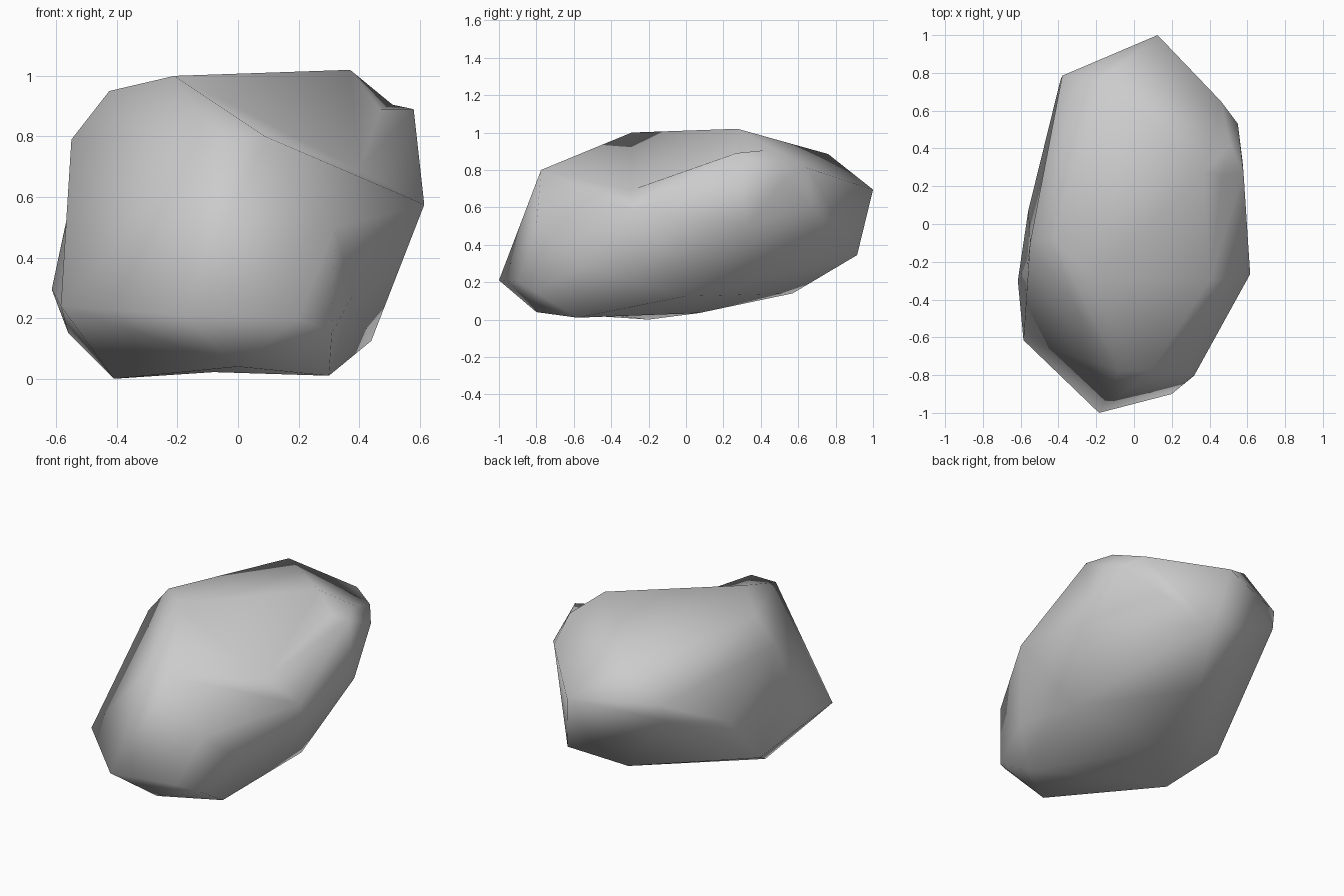
import bpy
import bmesh
from mathutils import Vector
from mathutils.geometry import intersect_point_line

# Remove the default object only
default_cube = bpy.data.objects.get("Cube")
if default_cube is not None:
    bpy.data.objects.remove(default_cube, do_unlink=True)


def make_material(name, colour):
    """Create one plain flat-colour material."""
    material = bpy.data.materials.new(name)
    material.use_nodes = True
    material.diffuse_color = colour
    shader = material.node_tree.nodes["Principled BSDF"]
    shader.inputs["Base Color"].default_value = colour
    shader.inputs["Roughness"].default_value = 1
    return material


def edge_distance(edge, point):
    """Distance from a point to an edge, clamped to its ends."""
    start, end = (vert.co for vert in edge.verts)
    factor = intersect_point_line(point, start, end)[1]
    return (start.lerp(end, min(max(factor, 0), 1)) - point).length


def press_dent(mesh_builder, point):
    """Split the edge nearest to the point and push it in to the point."""
    edge = min(mesh_builder.edges, key=lambda item: edge_distance(item, point))
    faces = list(edge.link_faces)
    opposite = [next(v for v in face.verts if v not in edge.verts) for face in faces]
    middle = bmesh.utils.edge_split(edge, edge.verts[0], .5)[1]
    for face, corner in zip(faces, opposite):
        bmesh.utils.face_split(face, middle, corner)
    middle.co = point


def sink_corner(mesh_builder, start, end):
    """Pull one raised corner of the skin down into a hollow."""
    corner = min(mesh_builder.verts, key=lambda vert: (vert.co - start).length)
    corner.co = end


def build_boulder(name, corner_groups, dents, hollows, material):
    """Wrap a skin around the corners, press it in, shade it smooth."""
    mesh_builder = bmesh.new()
    for corners in corner_groups.values():
        for corner in corners:
            mesh_builder.verts.new(corner)
    for start, end in hollows:
        mesh_builder.verts.new(start)
    hull = bmesh.ops.convex_hull(mesh_builder, input=mesh_builder.verts[:])
    leftovers = set(hull["geom_interior"]) | set(hull["geom_unused"])
    loose = [item for item in leftovers if isinstance(item, bmesh.types.BMVert)]
    bmesh.ops.delete(mesh_builder, geom=loose, context="VERTS")
    bmesh.ops.triangulate(mesh_builder, faces=mesh_builder.faces[:])
    for dent in dents:
        press_dent(mesh_builder, Vector(dent))
    for start, end in hollows:
        sink_corner(mesh_builder, Vector(start), Vector(end))
    bmesh.ops.recalc_face_normals(mesh_builder, faces=mesh_builder.faces[:])
    for face in mesh_builder.faces:
        face.smooth = True

    mesh = bpy.data.meshes.new(name)
    mesh_builder.to_mesh(mesh)
    mesh_builder.free()
    mesh.materials.append(material)
    boulder = bpy.data.objects.new(name, mesh)
    bpy.context.scene.collection.objects.link(boulder)


# Main corners of the boulder, grouped by the side they shape
corner_groups = {
    "underside": [
        (-.41, -.2, 0), (.3, -.58, .01), (0, -.8, .04),
        (.44, 0, .125), (0, .57, .14), (-.56, .07, .15),
        (-.15, .07, .035),
    ],
    "front_nose": [
        (-.185, -1, .21), (.2, -.9, .2), (.31, -.81, .15),
        (.32, -.8, .5), (.09, -.775, .8), (-.08, -.775, .8),
        (-.585, -.615, .24),
    ],
    "right_flank": [
        (-.615, -.3, .295), (-.55, -.1, .79), (-.425, -.08, .95),
    ],
    "left_flank": [
        (.615, -.265, .575), (.575, .33, .5),
        (.55, .53, .76), (.58, .27, .89), (.51, .42, .905),
    ],
    "crown": [(.37, .275, 1.02), (-.21, -.29, 1)],
    "back": [
        (.125, 1, .695), (.18, .915, .345), (.46, .65, .81),
        (-.18, .76, .885), (-.38, .785, .7), (-.39, .76, .6),
    ],
}

# Shallow dents: back corner, right flank, crown, base
dents = [
    (.35, .665, .6),
    (-.565, -.22, .53),
    (-.47, .25, .42),
    (.47, .26, .89),
    (-.08, -.38, .022),
]

# Wider hollows: upper left shoulder and lower front corner
hollows = [
    ((.36, -.2, .91), (.4, -.3, .69)),
    ((.49, -.58, .25), (.38, -.55, .28)),
]

stone_grey = make_material("stone_grey", (.6, .6, .6, 1))
build_boulder("boulder", corner_groups, dents, hollows, stone_grey)
